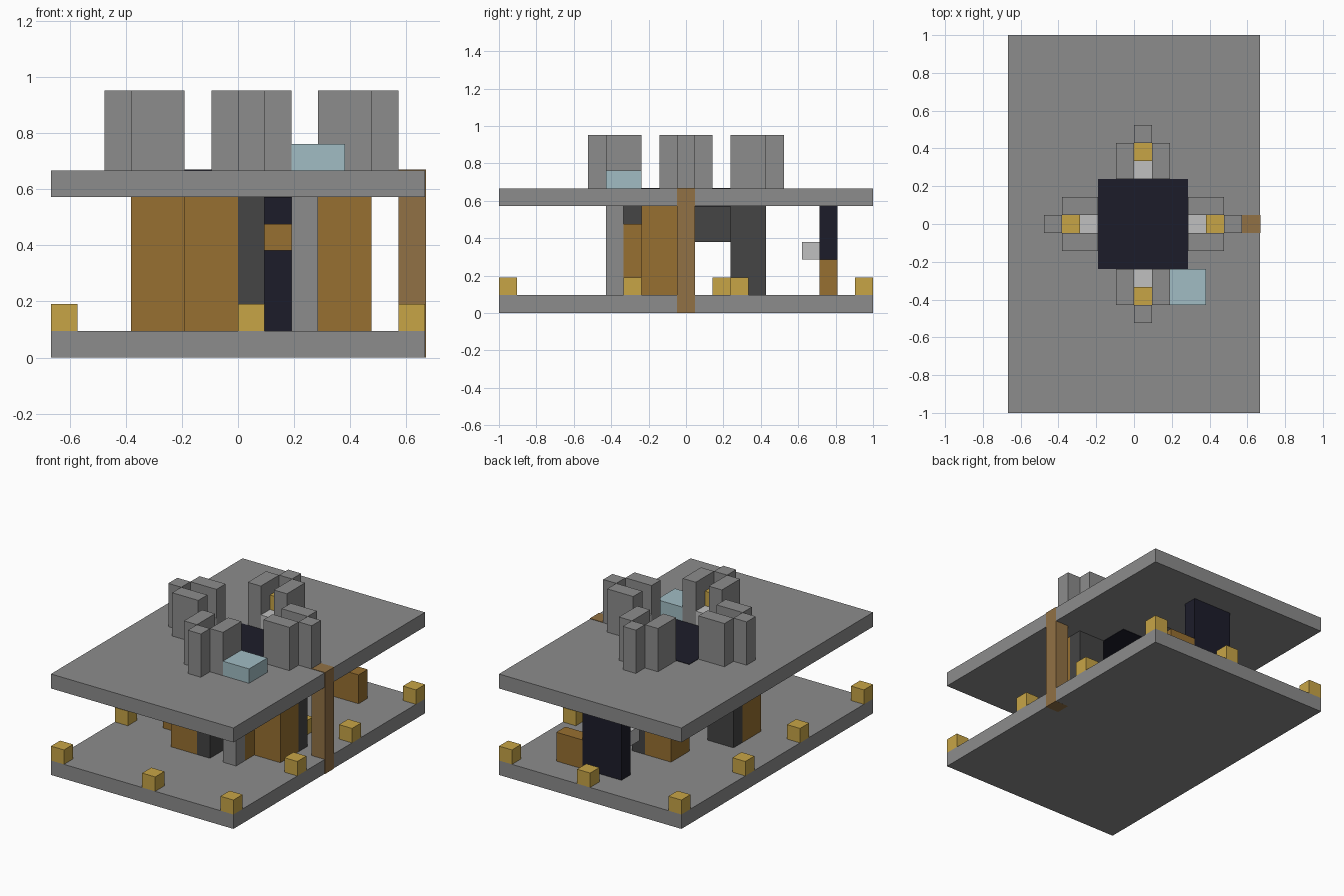
import bpy

start_cube = bpy.data.objects.get("Cube")
if start_cube:
    bpy.data.objects.remove(start_cube, do_unlink=True)

UNIT = 2 / 21          # size of one building block
MIDDLE = 0.5           # the layout is centred half a block to the left
SKIN = 0.03            # inlaid parts stand slightly proud


def material(name, *rgb):
    """Flat material from display values."""
    color = [(c / 255) ** 2.2 for c in rgb] + [1]
    mat = bpy.data.materials.new(name)
    mat.use_nodes = True
    mat.diffuse_color = color
    shader = mat.node_tree.nodes["Principled BSDF"]
    shader.inputs["Base Color"].default_value = color
    return mat


stone = material("stone grey", 139, 139, 139)
slate = material("slate grey", 70, 70, 70)
wood = material("wood brown", 150, 111, 52)
post_wood = material("post brown", 144, 112, 70)
gold = material("gold yellow", 198, 163, 72)
navy = material("dark navy", 34, 34, 46)
silver = material("light silver", 190, 190, 190)
glass = material("pale blue", 160, 187, 194)


def box(name, mat, xs, ys, zs):
    """Box given by its ranges in building blocks."""
    spans = (xs, ys, zs)
    bpy.ops.mesh.primitive_cube_add(
        size=1, location=[(a + b) / 2 * UNIT for a, b in spans])
    obj = bpy.context.object
    obj.name = name
    obj.scale = [abs(b - a) * UNIT for a, b in spans]
    bpy.ops.object.transform_apply(location=False, rotation=False, scale=True)
    obj.data.materials.append(mat)
    return obj


def side_box(name, mat, axis, sign, across, outward, zs):
    """Box placed on one of the four sides of the central opening."""
    out = sorted(sign * r for r in outward)
    if axis == "x":
        box(name, mat, [MIDDLE + r for r in out], across, zs)
    else:
        box(name, mat, [MIDDLE + a for a in across], out, zs)


# Floor, roof and the inlaid roof opening
WIDE, LONG = (-7, 7), (-10.5, 10.5)
box("floor_slab", stone, WIDE, LONG, (0, 1))
box("roof_slab", stone, WIDE, LONG, (6, 7))
box("roof_opening", navy, (-2, 3), (-2.5, 2.5), (6 - SKIN, 7 + SKIN))

# Tall post on the edge, running through both slabs
box("edge_post", post_wood, (6, 7 + SKIN), (-.5, .5), (-SKIN / 9, 7 + SKIN))

# Small gold blocks around the rim of the floor
for x in (-7, 6):
    for y in (-10.5, -3.5, 2.5, 9.5):
        box("rim_block", gold, (x, x + 1), (y, y + 1), (1, 2))
for y in (-10.5, 9.5):
    box("rim_block", gold, (0, 1), (y, y + 1), (1, 2))

# Four sides: a chair on the roof and a counter with a panel below
ROOF = (7, 10)
INNER = (2.5, 4.5)
SEAT = (-.5, .5)
for side, axis, sign in (("front", "y", -1), ("back", "y", 1),
                         ("right", "x", -1), ("left", "x", 1)):
    for arm in ((-1.5, -.5), (.5, 1.5)):
        side_box(side + "_chair_arm", stone, axis, sign, arm, INNER, ROOF)
    side_box(side + "_chair_back", stone, axis, sign, SEAT, (4.5, 5.5), ROOF)
    side_box(side + "_chair_cushion", gold, axis, sign, SEAT, (3.5, 4.5), (7, 9))
    side_box(side + "_chair_step", silver, axis, sign, SEAT, (2.5, 3.5), (7, 8))
    side_box(side + "_counter", wood, axis, sign, (-2.5, -.5), INNER, (1, 6))
    side_box(side + "_panel", slate, axis, sign, SEAT, INNER, (1, 6))

# Hanging panel beside one counter, and a block on the floor
side_box("hanging_panel", slate, "x", -1, (.5, 2.5), INNER, (4, 6))
box("inner_floor_block", gold, (3, 4), (1.5, 2.5), (1, 2))

# Pale block on the roof
box("roof_pale_block", glass, (2, 4), (-4.5, -2.5), (7, 8))

# Front pillar with a wooden bracket behind it
box("front_pillar", stone, (2, 3), (-4.5, -3.5), (1, 6))
box("bracket_upright", wood, (2, 3), (-3.5, -2.5), (1, 5))
box("bracket_arm", wood, (1, 2), (-3.5, -2.5), (4, 5))

# Back door with its handle and a low side chest
box("back_door", navy, (-1, 2), (7.5, 8.5), (1, 6))
box("door_handle", silver, (-1, 0), (6.5, 7.5), (3, 4))
box("low_chest", wood, (2, 4), (7.5, 8.5), (1, 3))
